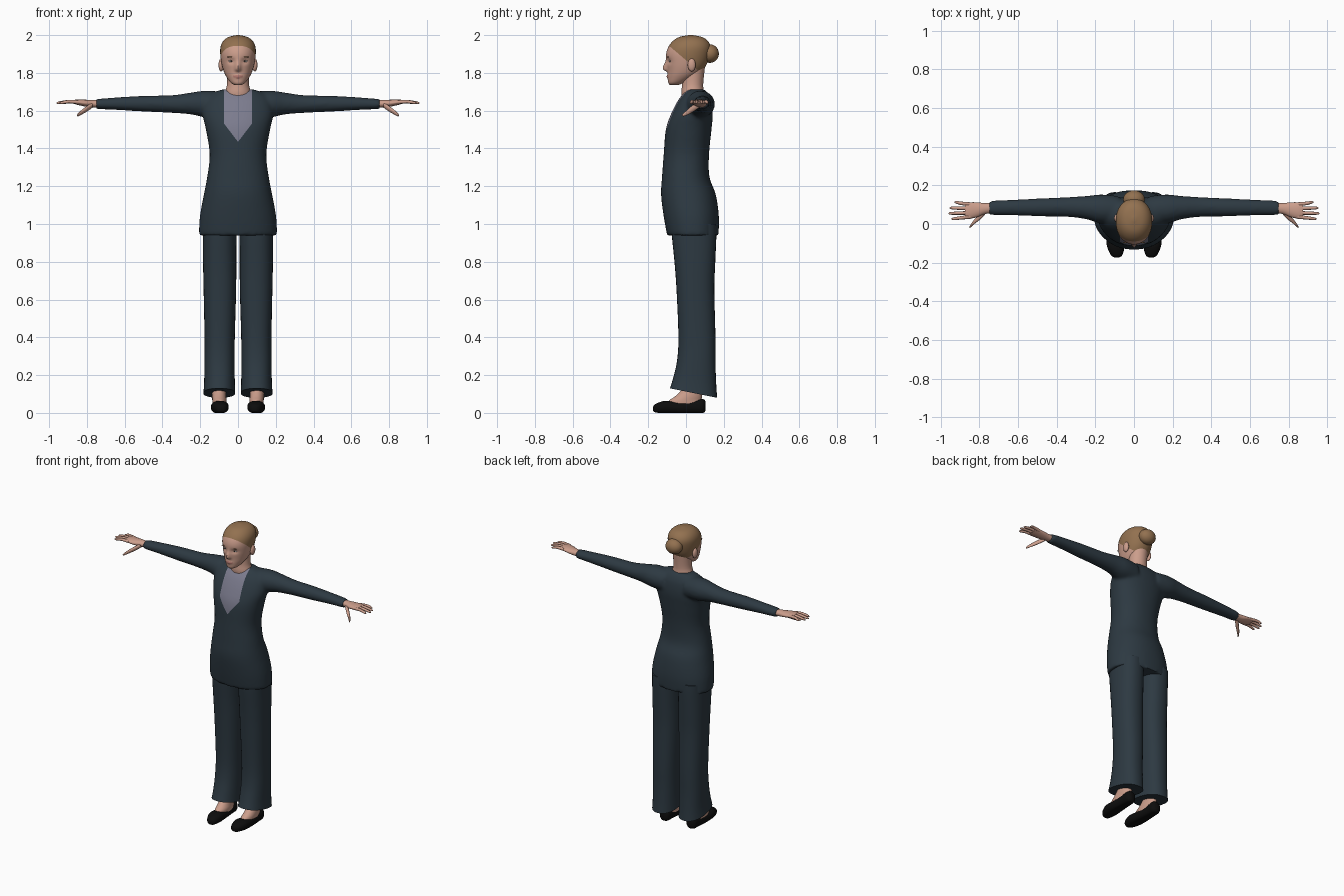
import bpy, bmesh, math
from mathutils import Vector, Matrix

cube = bpy.data.objects.get("Cube")
if cube:
    bpy.data.objects.remove(cube)


def material(name, rgb):
    m = bpy.data.materials.new(name)
    m.use_nodes = True
    m.diffuse_color = (*rgb, 1)
    m.node_tree.nodes["Principled BSDF"].inputs["Base Color"].default_value = (*rgb, 1)
    return m


SUIT = material("dark slate cloth", (0.026, 0.041, 0.054))
BLOUSE = material("lavender grey cloth", (0.2, 0.2, 0.27))
SKIN = material("skin", (0.6, 0.34, 0.26))
HAIR = material("light brown hair", (0.29, 0.165, 0.08))
LEATHER = material("black leather", (0.004, 0.004, 0.004))
LIP = material("lip", (0.45, 0.19, 0.16))
WHITE = material("eye white", (0.55, 0.52, 0.5))
IRIS = material("dark iris", (0.03, 0.025, 0.02))


def smooth_rows(rows, steps):
    """Catmull-Rom interpolation of the section rows."""
    out = []
    for i in range(len(rows) - 1):
        a, b, c, d = (rows[max(0, min(len(rows) - 1, i + k))] for k in (-1, 0, 1, 2))
        for s in range(steps):
            t = s / steps
            out.append([q + 0.5 * t * (r - p + t * (2*p - 5*q + 4*r - e + t * (3*(q - r) + e - p)))
                        for p, q, r, e in zip(a, b, c, d)])
    return out + [list(rows[-1])]


def loft(bm, axis, rows, sides=24, steps=4, power=2.0):
    """Rows are (position on axis, centre u, centre v, radius u, radius v)."""
    u, v = [k for k in range(3) if k != axis]
    rings = []
    for t, cu, cv, ru, rv in smooth_rows(rows, steps):
        ring = []
        for k in range(sides):
            a = math.tau * k / sides
            c, s = math.cos(a), math.sin(a)
            p = [0, 0, 0]
            p[axis] = t
            p[u] = cu + ru * math.copysign(abs(c) ** (2 / power), c)
            p[v] = cv + rv * math.copysign(abs(s) ** (2 / power), s)
            ring.append(bm.verts.new(p))
        rings.append(ring)
    for r, q in zip(rings, rings[1:]):
        for k in range(sides):
            n = (k + 1) % sides
            bm.faces.new((r[k], r[n], q[n], q[k]))
    bm.faces.new(rings[0])
    bm.faces.new(rings[-1])


def ellipsoid(bm, centre, radii):
    mat = Matrix.Translation(centre) @ Matrix.Diagonal((*radii, 1))
    bmesh.ops.create_uvsphere(bm, u_segments=24, v_segments=16, radius=1, matrix=mat)


def finish(name, bm, *mats, mirror=False):
    bmesh.ops.recalc_face_normals(bm, faces=bm.faces)
    me = bpy.data.meshes.new(name)
    bm.to_mesh(me)
    bm.free()
    for m in mats:
        me.materials.append(m)
    me.shade_smooth()
    me.set_sharp_from_angle(angle=math.radians(50))
    ob = bpy.data.objects.new(name, me)
    bpy.context.collection.objects.link(ob)
    if mirror:
        ob.modifiers.new("Mirror", 'MIRROR')
    return ob


def front_back(rows):
    """Turn (z, half width, front y, back y) into loft rows."""
    return [(z, 0, (f + b) / 2, w, (b - f) / 2) for z, w, f, b in rows]


# Jacket: torso and sleeves fused into one skin
bm = bmesh.new()
loft(bm, 2, front_back([
    (0.94, 0.207, -0.1, 0.172), (1.04, 0.202, -0.118, 0.174), (1.155, 0.181, -0.132, 0.158),
    (1.25, 0.163, -0.127, 0.124), (1.37, 0.15, -0.118, 0.122), (1.5, 0.17, -0.107, 0.135),
    (1.58, 0.187, -0.08, 0.142), (1.65, 0.175, -0.045, 0.135), (1.69, 0.14, -0.015, 0.118),
    (1.712, 0.085, 0.005, 0.098)]), sides=48, power=2.2)
for s in (1, -1):
    loft(bm, 0, [(s * x, y, z, ry, rz) for x, y, z, ry, rz in [
        (0.08, 0.075, 1.63, 0.07, 0.07), (0.17, 0.078, 1.635, 0.075, 0.071),
        (0.25, 0.085, 1.638, 0.06, 0.058), (0.35, 0.088, 1.635, 0.051, 0.047),
        (0.5, 0.086, 1.637, 0.046, 0.042), (0.65, 0.085, 1.637, 0.04, 0.033),
        (0.75, 0.083, 1.635, 0.037, 0.027)]])
jacket = finish("jacket", bm, SUIT)
remesh = jacket.modifiers.new("Fuse", 'REMESH')
remesh.mode = 'VOXEL'
remesh.voxel_size = 0.01
soften = jacket.modifiers.new("Soften", 'SMOOTH')
soften.iterations = 6
graph = bpy.context.evaluated_depsgraph_get()
fused = bpy.data.meshes.new_from_object(jacket.evaluated_get(graph))
bpy.data.objects.remove(jacket)

# Blouse: panel cut into the jacket front
bm = bmesh.new()
bm.from_mesh(fused)
half, low, corner = 0.073, 1.435, 1.53
for s in (1, -1):
    for co, no in (((s * half, 0, 0), (1, 0, 0)),
                   ((0, 0, low), (s * (corner - low), 0, -half))):
        near = [f for f in bm.faces if f.calc_center_median().z > 1.4
                and f.calc_center_median().y < 0.04 and abs(f.calc_center_median().x) < 0.12]
        parts = set(near) | {e for f in near for e in f.edges} | {v for f in near for v in f.verts}
        bmesh.ops.bisect_plane(bm, geom=list(parts), plane_co=co, plane_no=no)
for f in bm.faces:
    c = f.calc_center_median()
    inside = abs(c.x) < half and c.z > low + abs(c.x) * (corner - low) / half
    f.material_index = int(inside and c.y < 0.03)
finish("jacket_and_blouse", bm, SUIT, BLOUSE)

# Trouser legs with a hem that dips to the back
bm = bmesh.new()
loft(bm, 2, [
    (0.105, 0.099, 0.04, 0.084, 0.125), (0.17, 0.098, 0.046, 0.081, 0.114),
    (0.27, 0.098, 0.054, 0.08, 0.102), (0.4, 0.097, 0.058, 0.08, 0.098),
    (0.65, 0.096, 0.05, 0.086, 0.1), (0.8, 0.097, 0.047, 0.088, 0.108),
    (0.94, 0.097, 0.043, 0.089, 0.118), (1.0, 0.097, 0.043, 0.089, 0.118)], sides=32, power=2.3)
for v in bm.verts:
    v.co.z -= (v.co.y - 0.04) * 0.2 * max(0, min(1, (0.3 - v.co.z) / 0.19))
finish("trouser_legs", bm, SUIT, mirror=True)

# Feet and shoes
bm = bmesh.new()
loft(bm, 2, [(0.03, 0.098, -0.005, 0.036, 0.095), (0.062, 0.098, -0.005, 0.038, 0.088),
             (0.09, 0.1, 0.015, 0.037, 0.07), (0.13, 0.1, 0.035, 0.036, 0.052),
             (0.2, 0.1, 0.05, 0.035, 0.045)])
finish("feet", bm, SKIN, mirror=True)
bm = bmesh.new()
loft(bm, 1, [(-0.174, 0.09, 0.022, 0.01, 0.012), (-0.16, 0.09, 0.025, 0.03, 0.023),
             (-0.11, 0.095, 0.031, 0.046, 0.033), (-0.04, 0.099, 0.028, 0.043, 0.032),
             (0.04, 0.1, 0.032, 0.037, 0.036), (0.088, 0.1, 0.036, 0.034, 0.038),
             (0.104, 0.1, 0.036, 0.015, 0.024)], power=2.4)
for v in bm.verts:
    v.co.z = max(v.co.z, 0)
finish("shoes", bm, LEATHER, mirror=True)

# Hands: palm, four fingers and a thumb
bm = bmesh.new()
loft(bm, 0, [(0.72, 0.083, 1.635, 0.026, 0.02), (0.77, 0.08, 1.637, 0.028, 0.02),
             (0.81, 0.074, 1.64, 0.038, 0.018), (0.85, 0.07, 1.645, 0.042, 0.014),
             (0.875, 0.07, 1.647, 0.036, 0.009)])
for y, tip_y, tip_x in ((0.102, 0.112, 0.93), (0.08, 0.083, 0.955),
                        (0.058, 0.055, 0.96), (0.037, 0.027, 0.945)):
    loft(bm, 0, [(0.845, y, 1.645, 0.01, 0.01), (0.895, (y + tip_y) / 2, 1.648, 0.009, 0.009),
                 (tip_x - 0.012, tip_y, 1.642, 0.007, 0.007),
                 (tip_x, tip_y, 1.64, 0.002, 0.002)], sides=12)
loft(bm, 0, [(0.77, 0.065, 1.63, 0.016, 0.014), (0.8, 0.035, 1.61, 0.015, 0.015),
             (0.83, 0.008, 1.59, 0.011, 0.012), (0.847, -0.012, 1.578, 0.007, 0.008),
             (0.852, -0.018, 1.575, 0.002, 0.002)], sides=12)
finish("hands", bm, SKIN, mirror=True)

# Neck
bm = bmesh.new()
loft(bm, 2, [(1.62, 0, 0.045, 0.07, 0.055), (1.69, 0, 0.036, 0.07, 0.06),
             (1.74, 0, 0.035, 0.058, 0.056), (1.83, 0, 0.04, 0.058, 0.06)], sides=32)
finish("neck", bm, SKIN)

# Head with sculpted nose, eye sockets and mouth
bm = bmesh.new()
loft(bm, 2, front_back([
    (1.735, 0.016, -0.084, -0.045), (1.748, 0.038, -0.094, -0.01), (1.78, 0.062, -0.097, 0.05),
    (1.81, 0.076, -0.098, 0.085), (1.85, 0.087, -0.102, 0.112), (1.9, 0.094, -0.105, 0.128),
    (1.94, 0.092, -0.092, 0.13), (1.97, 0.077, -0.068, 0.115), (1.99, 0.05, -0.035, 0.085),
    (2.0, 0.008, 0.015, 0.035)]), sides=96, steps=6, power=2.1)


def bump(x, z, cx, cz, sx, sz):
    return math.exp(-((x - cx) / sx) ** 2 - ((z - cz) / sz) ** 2)


for v in bm.verts:
    x, y, z = v.co
    if y < -0.03:
        ridge = bump(x, z, 0, 1.82, 0.014, 0.035 if z > 1.82 else 0.011)
        sockets = bump(abs(x), z, 0.036, 1.862, 0.02, 0.013)
        mouth = bump(x, z, 0, 1.78, 0.02, 0.009)
        v.co.y += 0.01 * sockets - 0.024 * ridge - 0.006 * mouth

# Hairline: slanted cut from the forehead down behind the ears
line, up = Vector((0, -0.015, 1.88)), Vector((0, 0.85, 1))
bmesh.ops.bisect_plane(bm, geom=bm.verts[:] + bm.edges[:] + bm.faces[:], plane_co=line, plane_no=up)
for f in bm.faces:
    c = f.calc_center_median()
    if (c - line).dot(up) > 0 and c.z > 1.8:
        f.material_index = 1
    elif c.y < -0.05 and (c.x / 0.025) ** 2 + ((c.z - 1.78) / 0.009) ** 2 < 1:
        f.material_index = 2
face_points = [v.co.copy() for v in bm.verts if v.co.y < -0.03]
finish("head", bm, SKIN, HAIR, LIP)

# Hair bun
bm = bmesh.new()
ellipsoid(bm, (0, 0.127, 1.902), (0.056, 0.047, 0.049))
finish("hair_bun", bm, HAIR)

# Ears
bm = bmesh.new()
ellipsoid(bm, (0.089, 0.03, 1.842), (0.014, 0.021, 0.034))
finish("ears", bm, SKIN, mirror=True)

# Eyes and brows set on the face surface
for name, x, z, radii, mat in (("eyes", 0.036, 1.862, (0.015, 0.004, 0.005), WHITE),
                               ("irises", 0.036, 1.862, (0.005, 0.0055, 0.005), IRIS),
                               ("brows", 0.038, 1.884, (0.02, 0.003, 0.0025), HAIR)):
    y = min(face_points, key=lambda p: (p.x - x) ** 2 + (p.z - z) ** 2).y
    bm = bmesh.new()
    ellipsoid(bm, (x, y, z), radii)
    finish(name, bm, mat, mirror=True)
